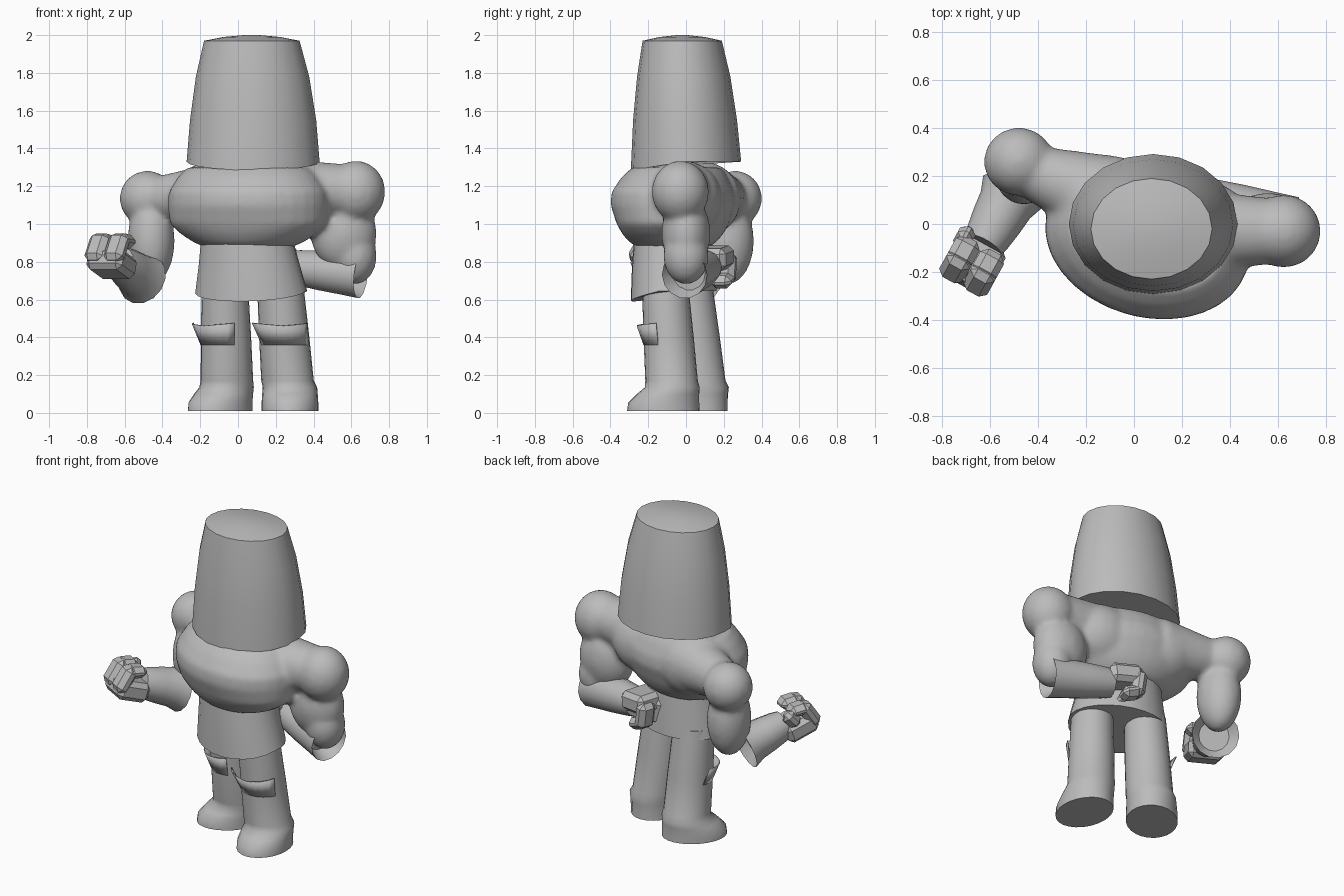
import bpy, bmesh, math
from mathutils import Vector, Matrix

cube = bpy.data.objects.get("Cube")
if cube:
    bpy.data.objects.remove(cube)

grey = bpy.data.materials.new("plain_grey")
grey.use_nodes = True
grey.diffuse_color = (0.5, 0.5, 0.5, 1)
grey.node_tree.nodes["Principled BSDF"].inputs["Base Color"].default_value = (0.5, 0.5, 0.5, 1)


def finish(name, bm, angle=40):
    bmesh.ops.recalc_face_normals(bm, faces=bm.faces)
    mesh = bpy.data.meshes.new(name)
    bm.to_mesh(mesh)
    bm.free()
    mesh.materials.append(grey)
    ob = bpy.data.objects.new(name, mesh)
    bpy.context.collection.objects.link(ob)
    bpy.ops.object.select_all(action='DESELECT')
    ob.select_set(True)
    bpy.context.view_layer.objects.active = ob
    bpy.ops.object.shade_smooth_by_angle(angle=math.radians(angle))
    return ob


def loft(bm, rings, sides=20, frame=Matrix.Identity(4), dip=0.0):
    """Closed skin through elliptical rings (x, y, z, rx, ry, turn); dip lowers the front of the first ring."""
    rows = []
    for k, (x, y, z, rx, ry, turn) in enumerate(rings):
        spin = Matrix.Rotation(math.radians(turn), 3, 'Z')
        row = []
        for i in range(sides):
            a = math.tau * i / sides
            p = Vector((x, y, z)) + spin @ Vector((rx * math.cos(a), ry * math.sin(a), 0))
            if k == 0:
                p.z -= dip * max(0, -math.sin(a))
            row.append(bm.verts.new(frame @ p))
        rows.append(row)
    for r, s in zip(rows, rows[1:]):
        for i in range(sides):
            j = (i + 1) % sides
            bm.faces.new((r[i], r[j], s[j], s[i]))
    bm.faces.new(rows[0])
    bm.faces.new(rows[-1])


def along(a, b):
    """Frame at a with its z axis toward b, and the distance."""
    d = Vector(b) - Vector(a)
    return Matrix.Translation(a) @ d.to_track_quat('Z', 'Y').to_matrix().to_4x4(), d.length


def ball(bm, centre, radii):
    bmesh.ops.create_uvsphere(bm, u_segments=24, v_segments=16, radius=1,
                              matrix=Matrix.Translation(centre) @ Matrix.Diagonal((*radii, 1)))


def limb(bm, a, b, ra, rb):
    frame, length = along(a, b)
    loft(bm, [(0, 0, 0, ra, ra, 0), (0, 0, length, rb, rb, 0)], frame=frame)


# Bucket-shaped head covering
bm = bmesh.new()
loft(bm, [(0.08, 0, 1.33, 0.352, 0.292, 0), (0.08, -0.005, 1.55, 0.334, 0.275, 0),
          (0.077, -0.012, 1.78, 0.3, 0.247, 0), (0.073, -0.02, 1.97, 0.253, 0.21, 0),
          (0.073, -0.02, 1.99, 0.15, 0.12, 0), (0.073, -0.02, 2.0, 0.04, 0.03, 0)], dip=0.045)
finish("bucket_head", bm, 30)

# Twisted chest, back muscles, shoulders and upper arms fused into one smooth body
bm = bmesh.new()
loft(bm, [(0.055, y, z, w, d, -16) for z, w, d, y in
          [(0.88, 0.24, 0.19, -0.07), (0.905, 0.3, 0.225, -0.07), (0.95, 0.37, 0.26, -0.07),
           (1.0, 0.425, 0.285, -0.07), (1.1, 0.435, 0.32, -0.07), (1.17, 0.43, 0.315, -0.07),
           (1.25, 0.38, 0.27, -0.06), (1.3, 0.33, 0.225, -0.05)]], 32)
ball(bm, (-0.13, 0.09, 1.13), (0.23, 0.2, 0.2))
ball(bm, (0.25, 0.0, 1.13), (0.24, 0.19, 0.2))
limb(bm, (-0.1, 0.1, 1.14), (-0.46, 0.23, 1.14), 0.19, 0.105)
limb(bm, (0.25, -0.03, 1.17), (0.6, -0.03, 1.18), 0.175, 0.135)
ball(bm, (-0.48, 0.26, 1.135), (0.147, 0.143, 0.147))
ball(bm, (-0.46, 0.22, 0.91), (0.125, 0.14, 0.23))
ball(bm, (0.625, -0.03, 1.17), (0.155, 0.152, 0.165))
ball(bm, (0.56, 0.0, 0.95), (0.175, 0.13, 0.2))
ball(bm, (0.62, 0.0, 0.83), (0.115, 0.12, 0.15))
body = finish("chest_and_upper_arms", bm)
remesh = body.modifiers.new("fuse", 'REMESH')
remesh.mode = 'VOXEL'
remesh.voxel_size = 0.016
remesh.use_smooth_shade = True
soften = body.modifiers.new("soften", 'SMOOTH')
soften.factor = 0.5
soften.iterations = 9

# Flared shorts
bm = bmesh.new()
loft(bm, [(0.07, -0.065, 0.645, 0.302, 0.222, -15), (0.06, -0.067, 0.78, 0.272, 0.215, -15),
          (0.045, -0.07, 0.95, 0.24, 0.2, -15)], 24, dip=0.055)
finish("shorts", bm)


# Legs with boots; the toe turns about the ankle
def leg(side, ankle, hip, turn):
    foot, top = Vector(ankle), Vector(hip)
    toe = Matrix.Rotation(math.radians(turn), 2) @ Vector((0, -1))
    rings = []
    for z, push, rx, ry in [(0.01, 0.055, 0.15, 0.192), (0.055, 0.053, 0.15, 0.188),
                            (0.1, 0.03, 0.147, 0.165), (0.135, 0.008, 0.144, 0.145)]:
        c = foot + toe * push
        rings.append((c.x, c.y, z, rx, ry, turn))
    for z, r in [(0.17, 0.139), (0.4, 0.133), (0.7, 0.122)]:
        c = foot.lerp(top, z / 0.7)
        rings.append((c.x, c.y, z, r, r, turn))
    bm = bmesh.new()
    loft(bm, rings, 24)
    finish(side + "_leg", bm, 65)

    # Boot cuff standing off the shin, flaring toward one corner
    bm = bmesh.new()
    rows = []
    for z, r, flare in [(0.36, 0.136, 0), (0.46, 0.14, 0.045)]:
        c = foot.lerp(top, z / 0.7)
        row = []
        for i in range(9):
            a = math.radians(turn - 90 + (i - 4) * 16)
            reach = r + flare * (1 - i / 9)
            row.append(bm.verts.new((c.x + reach * math.cos(a), c.y + reach * math.sin(a),
                                     z + flare * abs(i - 4) / 12)))
        rows.append(row)
    for i in range(8):
        bm.faces.new((rows[0][i], rows[0][i + 1], rows[1][i + 1], rows[1][i]))
    cuff = finish(side + "_boot_cuff", bm)
    cuff.modifiers.new("thickness", 'SOLIDIFY').thickness = 0.006


leg("left", (0.275, -0.065), (0.222, -0.112), 0)
leg("right", (-0.055, 0.088), (-0.07, 0.015), -45)


# Gauntlet with a hollow flared mouth at the elbow, and a chunky clenched fist
def forearm(side, elbow, wrist, roll, flare):
    frame, length = along(elbow, wrist)
    bm = bmesh.new()
    loft(bm, [(0, 0, t * length, r, r, 0) for t, r in
              [(0.1, 0.09), (-0.12, flare), (0.15, 0.117), (0.5, 0.108), (0.85, 0.095), (1.0, 0.085)]],
         14, frame)
    finish(side + "_gauntlet", bm)
    hand = (frame @ Matrix.Translation((0, 0, length - 0.01))
            @ Matrix.Rotation(math.radians(roll), 4, 'Z') @ Matrix.Scale(1.2, 4))

    def block(centre, size, tilt=0):
        bmesh.ops.create_cube(bm, size=1, matrix=hand @ Matrix.Translation(centre)
                              @ Matrix.Rotation(tilt, 4, 'X') @ Matrix.Diagonal((*size, 1)))

    bm = bmesh.new()
    block((0, 0.03, 0.07), (0.18, 0.1, 0.17))
    for x in (-0.048, 0.048):
        block((x, -0.02, 0.13), (0.094, 0.14, 0.07), 0.25)
        block((x, -0.07, 0.085), (0.094, 0.06, 0.1), -0.2)
    block((0.07, -0.05, 0.035), (0.06, 0.1, 0.07), 0.4)
    bmesh.ops.bevel(bm, geom=bm.edges[:], offset=0.028, segments=1, affect='EDGES')
    finish(side + "_fist", bm, 20)


forearm("left", (0.61, 0.005, 0.735), (0.27, 0.11, 0.775), 0, 0.125)
forearm("right", (-0.52, 0.11, 0.72), (-0.63, -0.09, 0.8), 180, 0.14)
